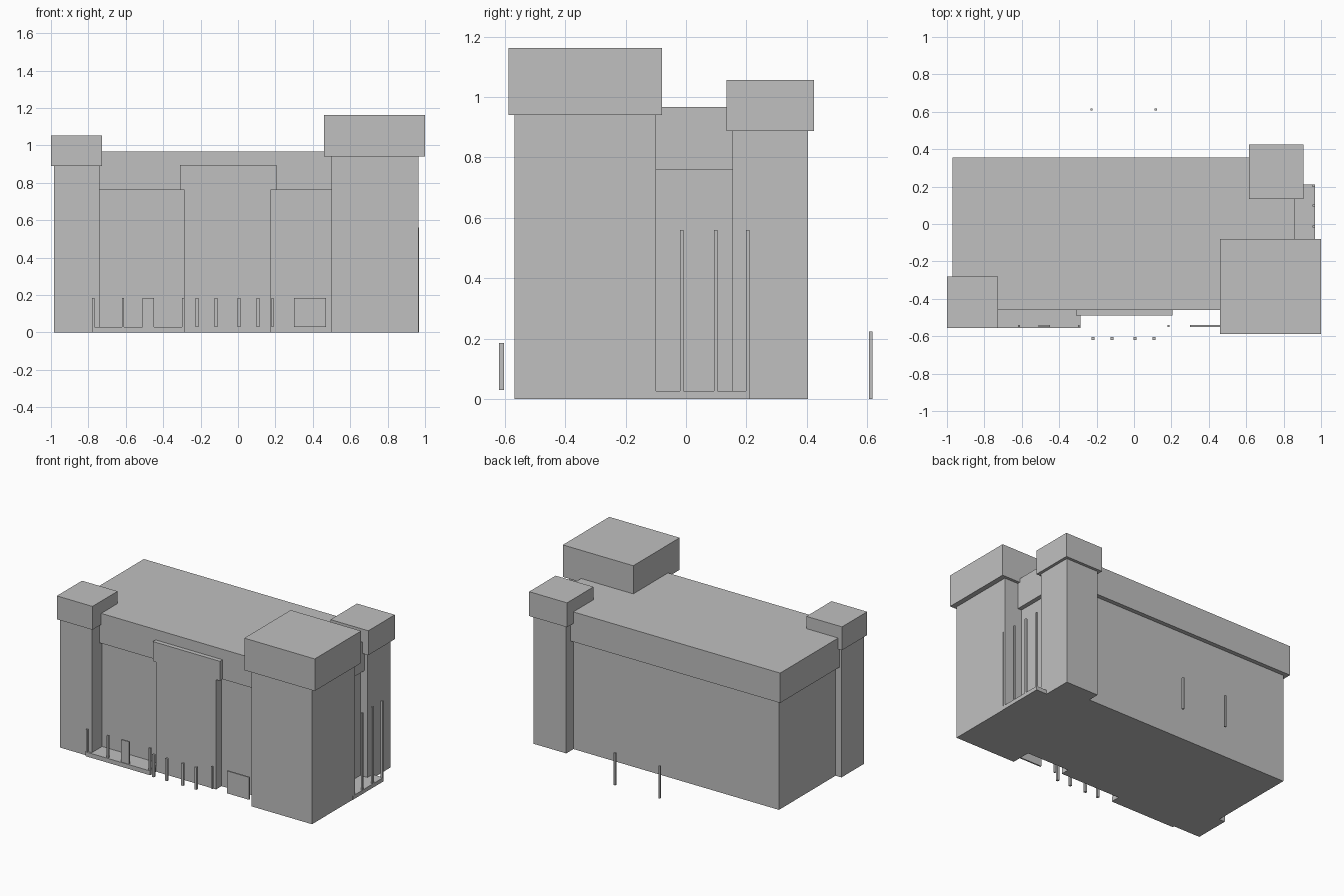
import bpy
import bmesh
from mathutils import Matrix, Vector

old = bpy.data.objects.get("Cube")
if old:
    bpy.data.objects.remove(old, do_unlink=True)

# Single stone colour
stone = bpy.data.materials.new("light_grey_stone")
stone.use_nodes = True
GREY = (0.53, 0.53, 0.53, 1)
stone.diffuse_color = GREY
stone.node_tree.nodes["Principled BSDF"].inputs["Base Color"].default_value = GREY


def box(name, x, y, z):
    """Box spanning the given (min, max) ranges."""
    low, high = Vector((x[0], y[0], z[0])), Vector((x[1], y[1], z[1]))
    bm = bmesh.new()
    size = Matrix.Diagonal((high - low).to_4d())
    bmesh.ops.create_cube(bm, size=1, matrix=size)
    mesh = bpy.data.meshes.new(name)
    bm.to_mesh(mesh)
    bm.free()
    mesh.materials.append(stone)
    obj = bpy.data.objects.new(name, mesh)
    obj.location = (low + high) / 2
    bpy.context.collection.objects.link(obj)
    return obj


def grow(span, amount):
    return span[0] - amount, span[1] + amount


def tower(name, x, y, split, top, overhang):
    """Square shaft with an overhanging cap."""
    box(name + "_shaft", x, y, (0, split))
    box(name + "_cap", grow(x, overhang), grow(y, overhang), (split, top))


def posts(name, points, z, half):
    for i, (px, py) in enumerate(points):
        box(f"{name}_{i + 1}", (px - half, px + half), (py - half, py + half), z)


# Main hall with overhanging upper band
hall_x, hall_y = (-0.97, 0.86), (-0.46, 0.355)
box("hall_walls", grow(hall_x, -0.03), grow(hall_y, -0.03), (0, 0.76))
box("hall_upper_band", hall_x, hall_y, (0.76, 0.967))

# Projecting entrance bay and its wider header
box("entrance_bay", (-0.285, 0.175), (-0.49, -0.40), (0, 0.76))
box("entrance_header", (-0.31, 0.205), (-0.49, -0.44), (0.76, 0.895))

# Corner towers
tower("front_right_tower", (-0.985, -0.74), (-0.542, -0.295), 0.89, 1.052, 0.014)
tower("front_left_tower", (0.5, 0.965), (-0.568, -0.10), 0.94, 1.162, 0.018)
box("front_left_cap_lip", (0.46, 1.0), (-0.588, -0.08), (0.94, 1.162))
tower("back_left_tower", (0.635, 0.885), (0.154, 0.404), 0.887, 1.056, 0.02)

# Front terrace with rail posts and door panels
box("front_terrace", (-0.78, -0.285), (-0.555, -0.42), (0, 0.03))
rail_z = (0.03, 0.185)
posts("terrace_post", [(x, -0.545) for x in (-0.774, -0.615, -0.293, 0.185)], rail_z, 0.006)
box("small_panel", (-0.51, -0.45), (-0.55, -0.54), rail_z)
box("wide_panel", (0.3, 0.47), (-0.55, -0.54), rail_z)

# Free-standing posts at front and back
posts("front_post", [(x, -0.611) for x in (-0.218, -0.117, 0.006, 0.107)], rail_z, 0.008)
posts("back_post", [(x, 0.612) for x in (-0.227, 0.116)], (0, 0.224), 0.006)

# Side terrace with tall posts
box("side_terrace", (0.82, 0.967), (-0.125, 0.21), (0, 0.027))
posts("side_post", [(0.961, y) for y in (-0.12, -0.014, 0.099, 0.204)], (0.027, 0.56), 0.006)
